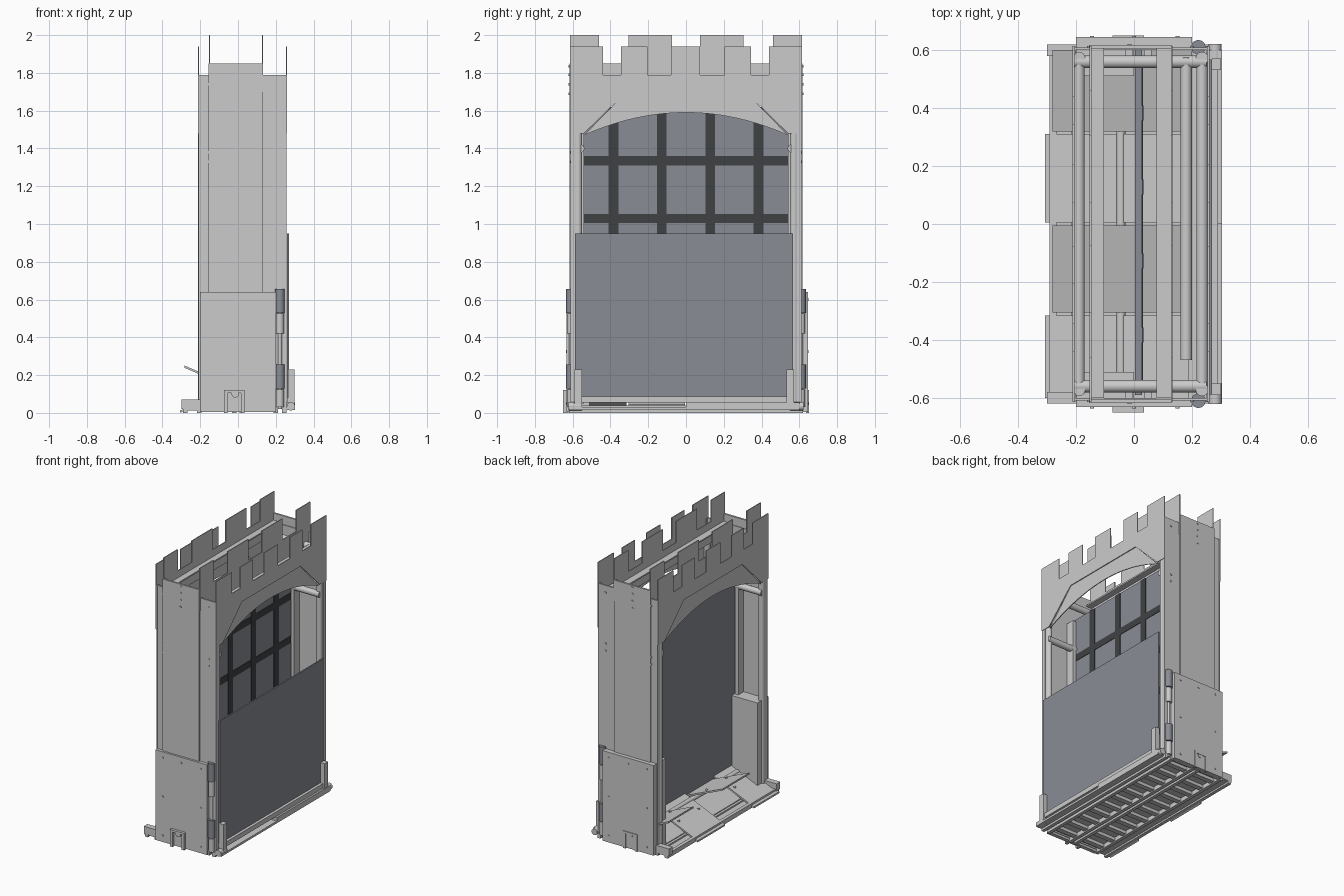
import bpy, bmesh, math
from mathutils import Vector

if "Cube" in bpy.data.objects:
    bpy.data.objects.remove(bpy.data.objects["Cube"])


def material(name, rgb):
    m = bpy.data.materials.new(name)
    m.diffuse_color = (*rgb, 1)
    m.use_nodes = True
    m.node_tree.nodes["Principled BSDF"].inputs["Base Color"].default_value = m.diffuse_color
    return m


DARK = material("dark_panel", (0.25, 0.265, 0.30))
BLACK = material("black_bar", (0.05, 0.053, 0.055))


def finish(bm, name, mat=None):
    bmesh.ops.recalc_face_normals(bm, faces=bm.faces)
    me = bpy.data.meshes.new(name)
    bm.to_mesh(me)
    bm.free()
    ob = bpy.data.objects.new(name, me)
    bpy.context.collection.objects.link(ob)
    if mat:
        me.materials.append(mat)
    return ob


def box(name, x0, x1, y0, y1, z0, z1, mat=None):
    bm = bmesh.new()
    bmesh.ops.create_cube(bm, size=1)
    for v in bm.verts:
        v.co = ((x0 + x1) / 2 + v.co.x * (x1 - x0),
                (y0 + y1) / 2 + v.co.y * (y1 - y0),
                (z0 + z1) / 2 + v.co.z * (z1 - z0))
    return finish(bm, name, mat)


def rod(name, a, b, r, sides=20, mat=None):
    a, b = Vector(a), Vector(b)
    bm = bmesh.new()
    bmesh.ops.create_cone(bm, cap_ends=True, segments=sides, radius1=r, radius2=r, depth=(b - a).length)
    rot = (b - a).to_track_quat('Z', 'Y')
    for v in bm.verts:
        v.co = rot @ v.co + (a + b) / 2
    for f in bm.faces:
        f.smooth = len(f.verts) == 4
    for e in bm.edges:
        e.smooth = all(len(f.verts) == 4 for f in e.link_faces)
    return finish(bm, name, mat)


def extruded(name, points, offset, mat=None):
    bm = bmesh.new()
    face = bm.faces.new([bm.verts.new(p) for p in points])
    new = bmesh.ops.extrude_face_region(bm, geom=[face])["geom"]
    bmesh.ops.translate(bm, vec=offset, verts=[g for g in new if isinstance(g, bmesh.types.BMVert)])
    return finish(bm, name, mat)


def battlement(teeth, half, low, high):
    """Stepped top edge (y, z) running from -half to +half."""
    line = []
    for a, b in teeth:
        line += [(a, low), (a, high), (b, high), (b, low)]
    if teeth[0][0] <= -half:
        line = line[1:-1]
    return line


W = 0.615
outer_teeth = [(-W, -0.44), (-0.345, -0.205), (-0.08, 0.075), (0.205, 0.345), (0.44, W)]
inner_teeth = [(-W, -0.46), (-0.305, -0.075), (0.075, 0.305), (0.46, W)]
trapezoid = [(0.54, 1.48), (0.325, 1.69), (-0.325, 1.69), (-0.54, 1.48)]
arc = [(y / 10 * 0.54, 1.59 - 0.12 * (y / 10) ** 2) for y in range(-10, 11)]

# Battlement plates on both faces, with the arched panel under each
for side, x in (("drawbridge", 0.254), ("rear", -0.212)):
    edge = battlement(outer_teeth, W, 1.79, 1.94)
    prof = edge + [(W, 1.48)] + trapezoid + [(-W, 1.48)]
    extruded(side + "_battlement", [(x, y, z) for y, z in prof], (0.006, 0, 0))
    xa = x - 0.006 if x > 0 else x + 0.006
    extruded(side + "_arch", [(xa, y, z) for y, z in arc + trapezoid[:1] + trapezoid[1:3]
                              if (y, z) != trapezoid[0]], (0.006, 0, 0))

# Taller inner battlement plates with a flange
for side, x, f in (("drawbridge", 0.127, -0.05), ("rear", -0.153, 0.05)):
    prof = battlement(inner_teeth, W, 1.85, 2.0) + [(W, 1.70), (-W, 1.70)]
    extruded(side + "_inner_battlement", [(x, y, z) for y, z in prof], (0.006, 0, 0))
    box(side + "_top_flange", min(x, x + f), max(x, x + f), -0.60, 0.615, 1.79, 1.80)

# Portcullis panel and its grid
box("portcullis_panel", 0.004, 0.028, -0.59, 0.60, 0.10, 1.62, DARK)
for y in (-0.383, -0.128, 0.128, 0.383):
    box("portcullis_vertical_bar", 0.026, 0.032, y - 0.026, y + 0.026, 0.12, 1.62, BLACK)
for z in (0.42, 0.725, 1.03, 1.335):
    box("portcullis_cross_bar", 0.026, 0.031, -0.55, 0.55, z - 0.024, z + 0.024, BLACK)

# End towers, one at each end
for s, end in ((-1, "front"), (1, "back")):
    def eb(name, x0, x1, a, b, z0, z1, mat=None):
        return box(end + "_" + name, x0, x1, min(s * a, s * b), max(s * a, s * b), z0, z1, mat)

    eb("centre_panel", -0.155, 0.13, 0.605, 0.618, 0.02, 1.85)
    eb("side_panel", -0.208, 0.257, 0.600, 0.610, 0.02, 1.79)
    for x in (-0.208, 0.251):
        eb("tower_flange", x, x + 0.006, 0.585, 0.612, 0.02, 1.79)
    for x in (-0.03, 0.035):
        eb("portcullis_guide", x, x + 0.025, 0.54, 0.60, 0.05, 1.6)
    for x in (-0.19, 0.235):
        rod(end + "_corner_post", (x, s * 0.572, 0.05), (x, s * 0.572, 1.74), 0.022)
    for z in (1.40, 1.72):
        rod(end + "_cross_pipe", (-0.205, s * 0.56, z), (0.25, s * 0.56, z), 0.022)

    # Lower housing, inside and outside
    eb("inner_housing", -0.20, 0.0, 0.51, 0.60, 0.03, 0.64)
    out = 0.645 if s > 0 else 0.632
    eb("outer_housing", -0.20, 0.20, 0.605, out, 0.005, 0.64)
    for x0, x1, z0 in ((-0.075, -0.055, 0), (0.015, 0.035, 0), (-0.075, 0.035, 0.105)):
        eb("axle_bracket", x0, x1, out - 0.01, 0.65, z0, 0.12)
    rod(end + "_axle", (-0.015, s * 0.60, 0.10), (-0.015, s * 0.648, 0.10), 0.019)

    # Bolt heads
    upper = [(-0.155, 1.74), (0.2, 1.74), (-0.155, 1.38), (0.2, 1.38), (-0.155, 1.33), (0.2, 1.33)]
    centre = [(-0.015, z) for z in (1.69, 1.74, 1.79, 1.835)]
    lower = [(x, z) for x in (-0.145, 0.15) for z in (0.05, 0.325, 0.6)] + [(0, 0.6)]
    for pts, y in ((upper, 0.61), (centre, 0.618), (lower, out)):
        for x, z in pts:
            rod(end + "_bolt", (x, s * (y - 0.004), z), (x, s * (y + 0.004), z), 0.007, 8)

    # Hinge along the drawbridge edge
    y = s * 0.61
    rod(end + "_hinge_pin", (0.222, y, 0.02), (0.222, y, 0.65), 0.01)
    for z0, z1, r, m in ((0.53, 0.655, 0.025, DARK), (0.42, 0.525, 0.021, None),
                         (0.13, 0.255, 0.025, DARK), (0.03, 0.125, 0.021, None)):
        rod(end + "_hinge_knuckle", (0.222, y, z0), (0.222, y, z1), r, mat=m)

    # Bracket holding the foot of the drawbridge
    yc = -0.57 if s < 0 else 0.552
    box(end + "_drawbridge_bracket", 0.27, 0.30, yc - 0.02, yc + 0.02, 0.02, 0.23)
    rod(end + "_drawbridge_pivot", (0.28, s * 0.55, 0.035), (0.28, s * 0.622, 0.035), 0.022)

# Pipes running along the top
for x, y0 in ((-0.19, -0.585), (0.235, -0.585), (0.18, -0.47)):
    rod("long_pipe", (x, y0, 1.72), (x, 0.575, 1.72), 0.02)

# Drawbridge and threshold
box("drawbridge", 0.26, 0.27, -0.588, 0.567, 0.08, 0.95, DARK)
box("threshold_rail", 0.26, 0.29, -0.588, 0.567, 0.055, 0.088)
box("threshold_base", 0.255, 0.303, -0.62, 0.60, 0.015, 0.03)
box("threshold_block", 0.255, 0.303, 0.0, 0.60, 0.028, 0.055)

# Tilting floor flaps, alternately up and down
for i, (y0, y1) in enumerate(((-0.60, -0.315), (-0.305, -0.005), (0.005, 0.31), (0.32, 0.60))):
    if i % 2:
        xa, za, xb, zb = -0.282, 0.25, 0.20, 0.045
    else:
        xa, za, xb, zb = -0.308, 0.012, 0.19, 0.225
    extruded("tilting_flap", [(xa, y0, za), (xb, y0, zb), (xb, y0, zb - 0.012), (xa, y0, za - 0.012)],
             (0, y1 - y0, 0))
    for y in (y0 + 0.04, y1 - 0.04):
        for x in (-0.13, 0.10):
            z = za + (zb - za) * (x - xa) / (xb - xa)
            rod("flap_bolt", (x, y, z - 0.003), (x, y, z + 0.006), 0.009, 8)
rod("flap_axle", (-0.045, -0.60, 0.115), (-0.045, 0.60, 0.115), 0.016)

# Base: deck, long rails and ladder rungs underneath
box("base_deck", -0.20, 0.255, -0.615, 0.615, 0.03, 0.038)
box("rear_sill", -0.29, -0.20, -0.615, 0.615, 0.012, 0.022)
for x in (-0.28, -0.205, -0.02, 0.02, 0.20, 0.245):
    box("base_rail", x - 0.012, x + 0.012, -0.62, 0.62, 0.0, 0.032)
for k in range(11):
    y = -0.55 + k * 0.11
    box("rear_rung", -0.20, -0.02, y - 0.018, y + 0.018, 0.008, 0.03)
    box("drawbridge_side_rung", 0.02, 0.20, y - 0.018, y + 0.018, 0.008, 0.03)
for y in (-0.60, 0.60):
    box("sill_bracket", -0.30, -0.20, y - 0.02, y + 0.02, 0.02, 0.07)
